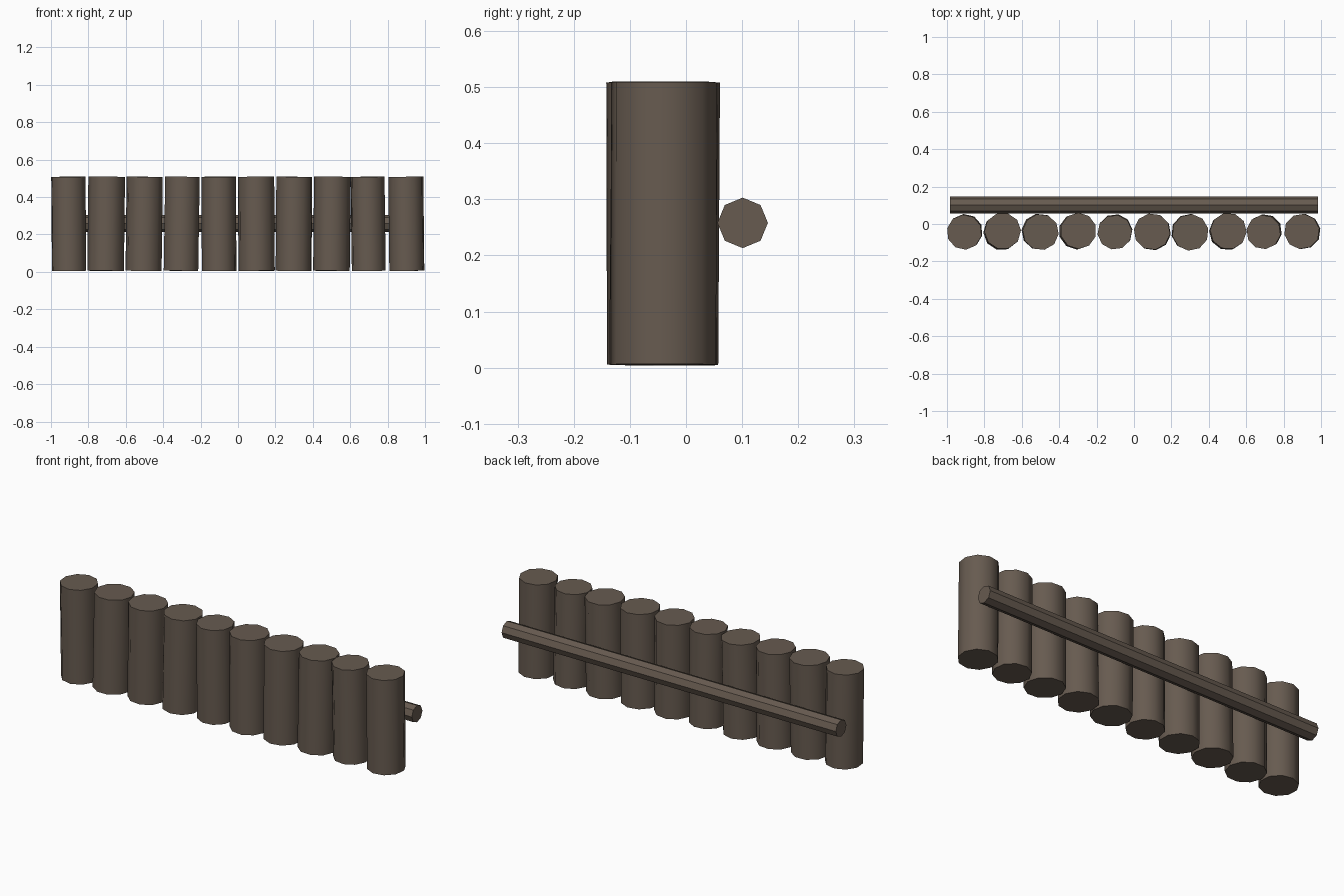
import bpy
import math

cube = bpy.data.objects.get("Cube")
if cube:
    bpy.data.objects.remove(cube, do_unlink=True)

wood = bpy.data.materials.new("dark_brown_wood")
wood.use_nodes = True
wood.diffuse_color = (0.135, 0.104, 0.08, 1)
bsdf = wood.node_tree.nodes["Principled BSDF"]
bsdf.inputs["Base Color"].default_value = wood.diffuse_color
bsdf.inputs["Roughness"].default_value = 0.9


def log(name, sides, radius, length, location, rotation):
    bpy.ops.mesh.primitive_cylinder_add(vertices=sides, radius=radius, depth=length,
                                        location=location, rotation=rotation)
    obj = bpy.context.object
    obj.name = name
    obj.data.materials.append(wood)
    return obj


# Upright logs: centre x, centre y, radius, sideways lean, spin (degrees)
uprights = [
    (-0.905, -0.042, 0.094, -0.5, 5),
    (-0.705, -0.040, 0.098, 0.8, 20),
    (-0.502, -0.042, 0.097, 0.6, 12),
    (-0.301, -0.038, 0.097, 0.9, 0),
    (-0.102, -0.042, 0.093, -0.4, 25),
    (0.098, -0.042, 0.098, -0.3, 10),
    (0.299, -0.044, 0.098, 0.3, 30),
    (0.502, -0.040, 0.098, 0.7, 15),
    (0.696, -0.041, 0.092, -0.8, 8),
    (0.900, -0.040, 0.095, -0.5, 28),
]
for i, (x, y, radius, lean, spin) in enumerate(uprights):
    pitch = 0.35 * (-1) ** i
    log(f"upright_log_{i + 1}", 10, radius, 0.503, (x, y, 0.257),
        (math.radians(pitch), math.radians(lean), math.radians(spin)))
    bpy.ops.object.shade_smooth_by_angle(angle=math.radians(40))

# Horizontal rail behind the logs
log("back_rail", 8, 0.045, 1.97, (0, 0.101, 0.258), (0, math.pi / 2, 0))
